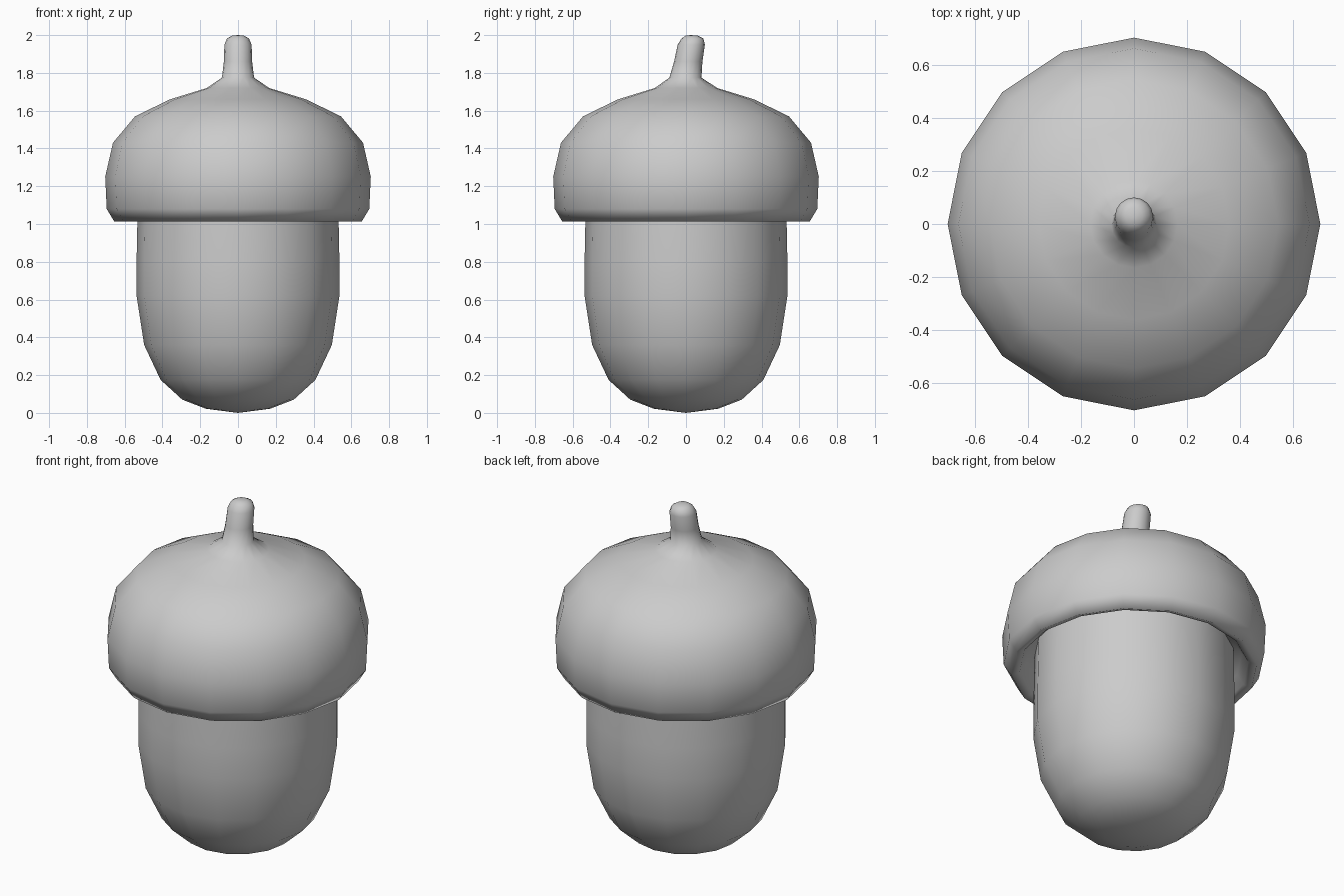
import bpy, bmesh
from math import cos, sin, pi

if "Cube" in bpy.data.objects:
    bpy.data.objects.remove(bpy.data.objects["Cube"])

SIDES = 16


def lathe(name, rings, sides=SIDES, turn=0.0):
    """Rings are (radius, z, y offset); radius 0 makes a single pole point."""
    bm = bmesh.new()
    loops = []
    for r, z, y in rings:
        n = 1 if r == 0 else sides
        loops.append([bm.verts.new((r * cos(2 * pi * i / sides + turn),
                                    y + r * sin(2 * pi * i / sides + turn), z))
                      for i in range(n)])
    for a, b in zip(loops, loops[1:]):
        for i in range(sides):
            j = (i + 1) % sides
            corners = [a[i % len(a)], a[j % len(a)], b[j % len(b)], b[i % len(b)]]
            bm.faces.new(list(dict.fromkeys(corners)))
    bmesh.ops.recalc_face_normals(bm, faces=bm.faces)
    for f in bm.faces:
        f.smooth = True
    mesh = bpy.data.meshes.new(name)
    bm.to_mesh(mesh)
    bm.free()
    obj = bpy.data.objects.new(name, mesh)
    bpy.context.collection.objects.link(obj)
    return obj


# Nut: rounded cup tucked up into the cap
nut = [(0, 0.0), (0.17, 0.022), (0.295, 0.07), (0.41, 0.175), (0.497, 0.36),
       (0.537, 0.62), (0.537, 0.80), (0.533, 1.0), (0.53, 1.12)]
lathe("nut", [(r, z, 0) for r, z in nut])

# Cap with curled-under rim, flowing up into the leaning stem
cap = [(0.53, 1.12), (0.575, 1.085), (0.61, 1.03), (0.655, 1.013),
       (0.695, 1.08), (0.703, 1.25), (0.662, 1.43), (0.545, 1.57),
       (0.36, 1.66), (0.165, 1.72)]
stem = [(0.085, 1.775, -0.003), (0.075, 1.86, 0.012), (0.072, 1.95, 0.028),
        (0.058, 1.982, 0.034), (0.032, 1.997, 0.030), (0, 2.0, 0.025)]
lathe("cap_and_stem", [(r, z, 0) for r, z in cap] + stem)
